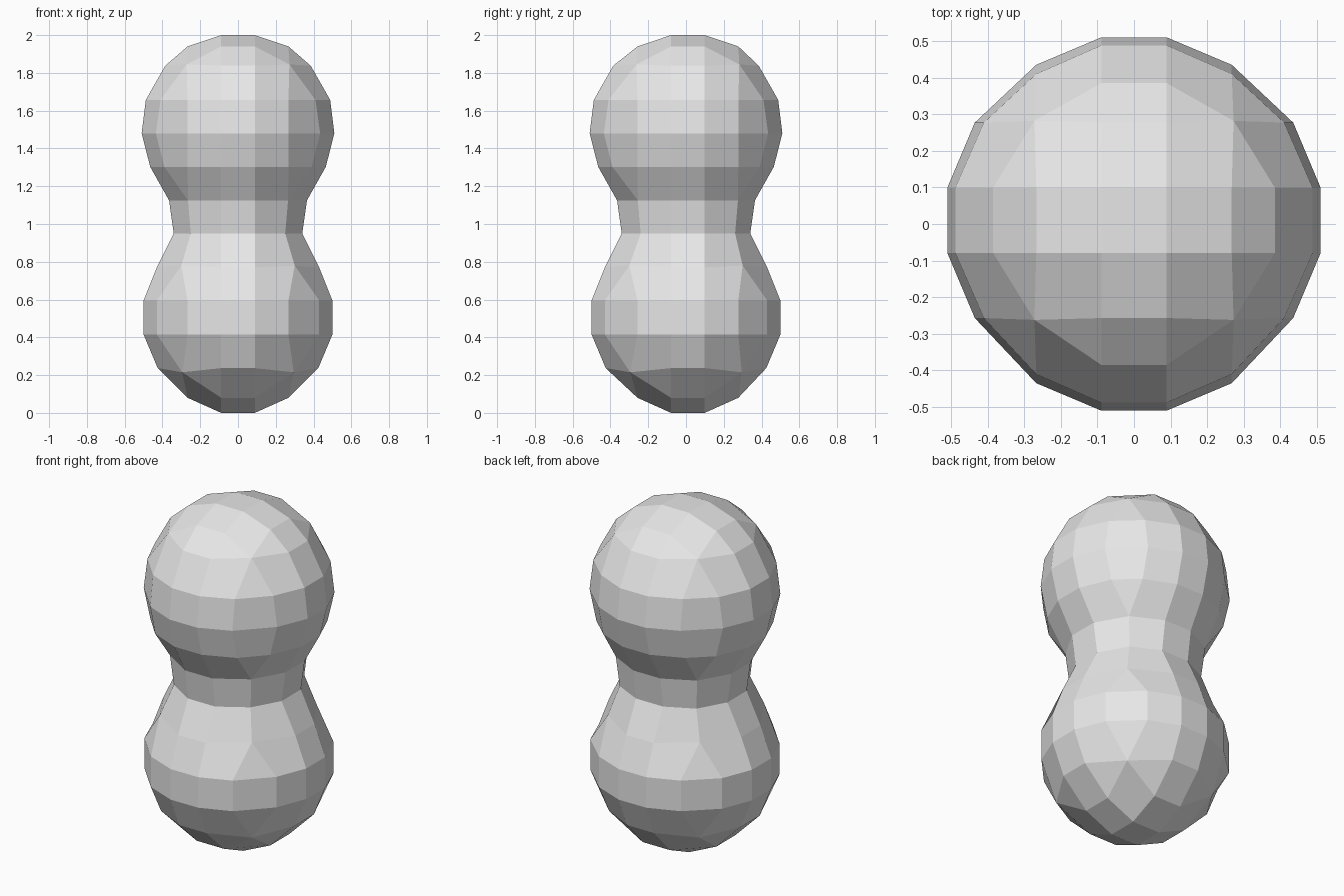
import bpy
import bmesh
from mathutils import Vector

old = bpy.data.objects.get("Cube")
if old:
    bpy.data.objects.remove(old, do_unlink=True)

INNER, OUTER = 0.089, 0.267   # spacing of the facet columns
SHIFT = 0.01                  # small sideways offset of the facet rows

bm = bmesh.new()


def quarter_verts(points):
    """Repeat a list of corner points four times around z."""
    rows = []
    for q in range(4):
        row = []
        for x, y, z in points:
            for _ in range(q):
                x, y = -y, x
            if abs(y) < 0.29:
                y += SHIFT
            row.append(bm.verts.new(Vector((x, y, z))))
        rows.append(row)
    return rows


def wide_ring(z, r, c):
    """Sixteen-sided ring."""
    return quarter_verts([(r, INNER, z), (c, OUTER, z),
                          (OUTER, c, z), (INNER, r, z)])


def narrow_ring(z, r, c, corner_z):
    """Twelve-sided ring with one vertex at each corner."""
    rows = quarter_verts([(r, INNER, z), (c, c, corner_z), (INNER, r, z)])
    return [[a, b, b, d] for a, b, d in rows]


def face(*verts):
    unique = list(dict.fromkeys(verts))
    if len(unique) > 2:
        bm.faces.new(unique)


def bridge(low, high):
    a, b = sum(low, []), sum(high, [])
    for i in range(len(a)):
        j = (i + 1) % len(a)
        face(a[i], a[j], b[j], b[i])


def cap(ring, rim_z, tip_z):
    """Close a narrow ring with a faceted dome."""
    dome = quarter_verts([(OUTER, INNER, rim_z), (INNER, INNER, tip_z),
                          (INNER, OUTER, rim_z)])
    for q in range(4):
        n = (q + 1) % 4
        b0, corner, _, b3 = ring[q]
        c0, tip, c3 = dome[q]
        face(b0, corner, c0)
        face(corner, b3, c3)
        face(c0, corner, c3, tip)
        face(b3, ring[n][0], dome[n][0], c3)
        face(tip, c3, dome[n][0], dome[n][1])
    face(*[d[1] for d in dome])


# Rings from the lower ball, through the waist, to the upper ball
rings = [
    narrow_ring(0.237, 0.425, 0.295, 0.215),
    wide_ring(0.415, 0.50, 0.43),
    wide_ring(0.595, 0.50, 0.43),
    narrow_ring(0.77, 0.43, 0.30, 0.78),
    narrow_ring(0.95, 0.34, 0.25, 0.95),
    narrow_ring(1.125, 0.365, 0.265, 1.125),
    wide_ring(1.303, 0.465, 0.39),
    wide_ring(1.48, 0.51, 0.435),
    wide_ring(1.657, 0.488, 0.41),
    narrow_ring(1.838, 0.385, 0.272, 1.845),
]
for low, high in zip(rings, rings[1:]):
    bridge(low, high)

# Rounded ends
cap(rings[0], 0.08, 0.0)
cap(rings[-1], 1.94, 2.0)

bmesh.ops.recalc_face_normals(bm, faces=bm.faces[:])
mesh = bpy.data.meshes.new("double_ball_body")
bm.to_mesh(mesh)
bm.free()

# Plain grey material
grey = bpy.data.materials.new("plain_grey")
grey.use_nodes = True
colour = (0.8, 0.8, 0.8, 1.0)
grey.diffuse_color = colour
grey.node_tree.nodes["Principled BSDF"].inputs["Base Color"].default_value = colour
mesh.materials.append(grey)

body = bpy.data.objects.new("double_ball_body", mesh)
bpy.context.collection.objects.link(body)
